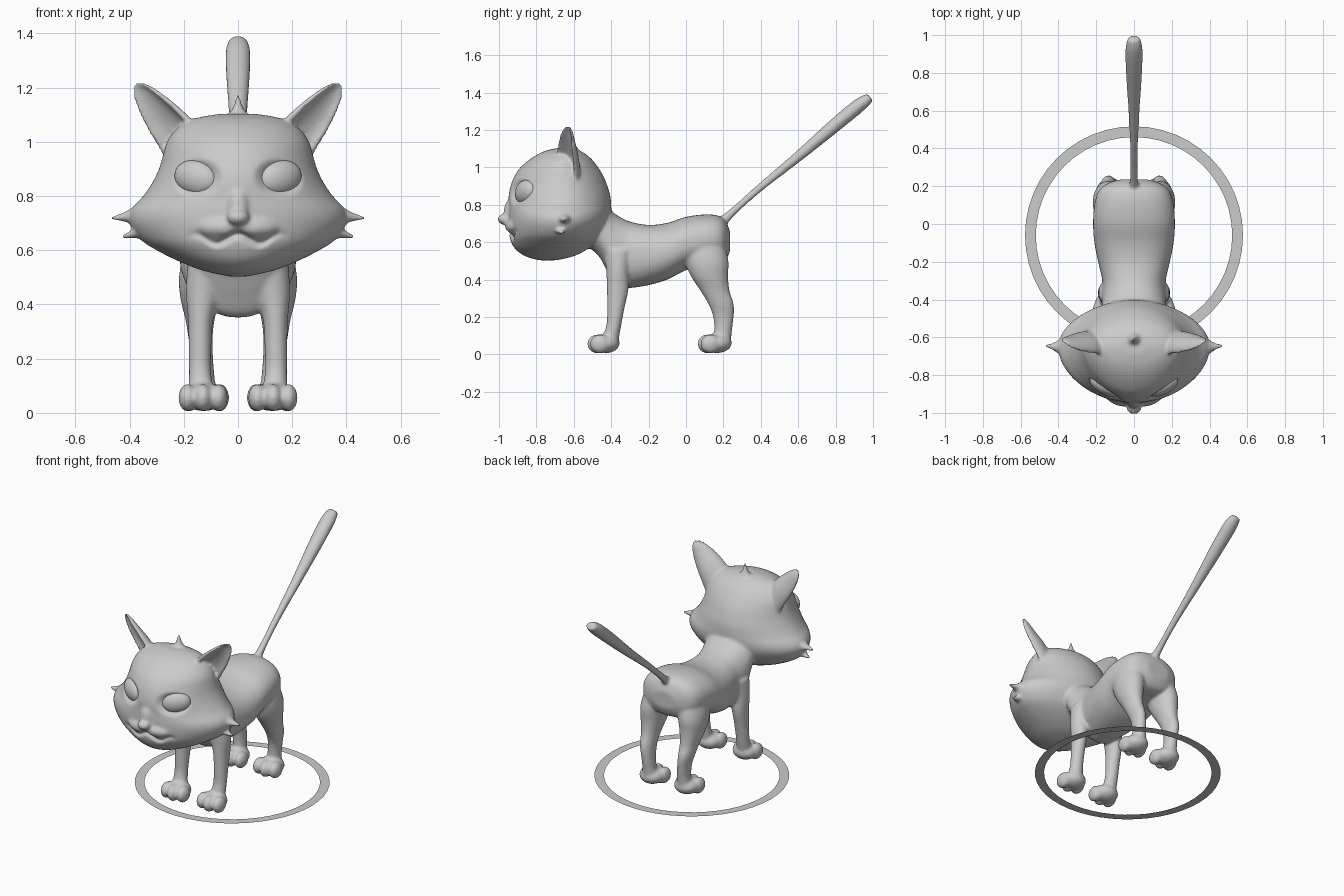
import bpy, bmesh
from math import sin, cos, pi, exp, copysign
from mathutils import Vector, Matrix, Euler

cube = bpy.data.objects.get("Cube")
if cube:
    bpy.data.objects.remove(cube)

X, Y, Z = Vector((1, 0, 0)), Vector((0, 1, 0)), Vector((0, 0, 1))

grey = bpy.data.materials.new("plain grey")
grey.use_nodes = True
grey.diffuse_color = (0.6, 0.6, 0.6, 1)
grey.node_tree.nodes["Principled BSDF"].inputs["Base Color"].default_value = (0.6, 0.6, 0.6, 1)


def make_object(name, bm, smooth=True):
    mesh = bpy.data.meshes.new(name)
    bm.to_mesh(mesh)
    bm.free()
    mesh.materials.append(grey)
    obj = bpy.data.objects.new(name, mesh)
    bpy.context.collection.objects.link(obj)
    for p in mesh.polygons:
        p.use_smooth = smooth
    return obj


def refine(rows, steps=5):
    """Catmull-Rom interpolation between rows of numbers."""
    out = []
    for i in range(len(rows) - 1):
        p0, p1, p2 = rows[max(i - 1, 0)], rows[i], rows[i + 1]
        p3 = rows[min(i + 2, len(rows) - 1)]
        for k in range(steps):
            t = k / steps
            out.append([b + t * ((c - a) / 2 + t * ((2 * a - 5 * b + 4 * c - d) / 2
                        + t * (3 * b - a - 3 * c + d) / 2))
                        for a, b, c, d in zip(p0, p1, p2, p3)])
    return out + [list(rows[-1])]


def skin(bm, rings):
    """Closed surface through rings of points."""
    loops = [[bm.verts.new(p) for p in ring] for ring in rings]
    n = len(loops[0])
    for a, b in zip(loops, loops[1:]):
        for i in range(n):
            j = (i + 1) % n
            bm.faces.new((a[i], a[j], b[j], b[i]))
    bm.faces.new(loops[0][::-1])
    bm.faces.new(loops[-1])


def loft(bm, rows, u, v, power=1.0, side=1, n=40):
    """Rows are x, y, z, half size on u, half size on v (and on +v)."""
    rings = []
    for row in refine(rows):
        centre = Vector((row[0] * side, row[1], row[2]))
        ring = []
        for k in range(n):
            c, s = cos(2 * pi * k / n), sin(2 * pi * k / n)
            c, s = copysign(abs(c) ** power, c), copysign(abs(s) ** power, s)
            ring.append(centre + u * c * row[3] + v * s * (row[4] if s < 0 else row[-1]))
        rings.append(ring)
    skin(bm, rings)


def ball(bm, pos, radii, side=1, turn=(0, 0, 0)):
    m = (Matrix.Diagonal((side, 1, 1, 1)) @ Matrix.Translation(pos)
         @ Euler(turn).to_matrix().to_4x4() @ Matrix.Diagonal((*radii, 1)))
    bmesh.ops.create_uvsphere(bm, u_segments=32, v_segments=20, radius=1, matrix=m)


def ear(bm, side):
    """Cupped shell that opens forward and outward."""
    across, back = Vector((.64, .55, -.55)), Vector((-.44, .84, .33))
    rings = []
    for x, y, z, w, d in refine([(.20, -.64, .98, .10, .065), (.26, -.64, 1.06, .087, .058),
                                 (.32, -.64, 1.135, .066, .043), (.362, -.635, 1.19, .038, .028),
                                 (.382, -.63, 1.215, .012, .012)]):
        angles = [pi * k / 16 for k in range(17)]
        c = Vector((x, y, z))
        ring = [c + across * w * cos(t) + back * d * sin(t) for t in angles]
        ring += [c + across * w * .78 * cos(t) + back * d * (.55 * sin(t) - .08)
                 for t in reversed(angles)]
        rings.append([Vector((p.x * side, p.y, p.z)) for p in ring])
    skin(bm, rings)


bm = bmesh.new()

# torso and neck, from front to back
torso = [(-.56, .13, .88, .60), (-.47, .165, .83, .53), (-.42, .17, .785, .44),
         (-.37, .17, .745, .36), (-.30, .168, .71, .355), (-.20, .19, .692, .37),
         (-.10, .21, .703, .40), (0, .217, .735, .45), (.10, .21, .748, .47),
         (.17, .19, .742, .48), (.21, .15, .715, .50), (.235, .08, .66, .55)]
loft(bm, [(0, y, (t + b) / 2, w, (t - b) / 2) for y, w, t, b in torso], X, Z, .88)

# head, from chin to crown: height, half width, front, back, middle
head = [(.503, .03, -.79, -.69, -.74), (.525, .13, -.86, -.60, -.72), (.56, .22, -.91, -.53, -.69),
        (.60, .30, -.935, -.475, -.67), (.64, .36, -.945, -.44, -.66), (.70, .40, -.95, -.41, -.65),
        (.75, .395, -.95, -.40, -.65), (.80, .35, -.948, -.40, -.65), (.85, .316, -.948, -.405, -.65),
        (.90, .292, -.938, -.42, -.65), (.95, .277, -.918, -.44, -.65), (1.0, .262, -.885, -.47, -.65),
        (1.05, .225, -.825, -.51, -.65), (1.085, .165, -.76, -.56, -.65), (1.103, .07, -.69, -.61, -.65)]
loft(bm, [(0, m, z, w, m - f, b - m) for z, w, f, b, m in head], X, Y, 1.08, n=64)

# muzzle, nose and tuft
ball(bm, (0, -.915, .755), (.05, .06, .09))
ball(bm, (0, -.967, .722), (.042, .04, .03))
loft(bm, [(0, -.61, 1.07, .08, .05), (0, -.61, 1.105, .035, .03), (0, -.61, 1.135, .016, .016),
          (0, -.61, 1.18, .005, .005)], X, Y, n=16)

# tail
loft(bm, [(0, .15, .67, .05, .05), (0, .20, .715, .028, .028), (0, .27, .78, .02, .02),
          (0, .40, .895, .021, .021), (0, .60, 1.058, .03, .028), (0, .80, 1.228, .043, .037),
          (0, .93, 1.335, .045, .037), (0, .985, 1.375, .032, .024)],
     X, Vector((0, -.64, .77)), n=24)

for s in (1, -1):
    # upper lip, ears and cheek points
    ball(bm, (.065, -.90, .685), (.10, .065, .045), s, (0, 0, .25))
    ear(bm, s)
    loft(bm, [(.34, -.65, .735, .07, .045), (.39, -.65, .728, .04, .028),
              (.43, -.648, .722, .02, .015), (.47, -.645, .72, .006, .006)], Y, Z, side=s, n=16)
    loft(bm, [(.32, -.67, .675, .06, .035), (.37, -.67, .665, .035, .02),
              (.428, -.665, .65, .007, .007)], Y, Z, side=s, n=16)
    # front leg
    loft(bm, [(.115, -.36, .56, .07, .08), (.128, -.365, .45, .064, .062),
              (.138, -.365, .35, .047, .058), (.14, -.375, .25, .042, .047),
              (.14, -.387, .15, .041, .04), (.133, -.415, .05, .05, .05)], X, Y, side=s)
    # back leg
    loft(bm, [(.115, .09, .60, .085, .115), (.135, .11, .50, .083, .117),
              (.14, .125, .42, .072, .1), (.14, .155, .34, .053, .078),
              (.138, .187, .27, .044, .068), (.13, .20, .20, .038, .055),
              (.125, .198, .12, .04, .047), (.125, .19, .05, .05, .05)], X, Y, side=s)
    # paws with three toes each
    for x, y in ((.13, -.425), (.125, .165)):
        ball(bm, (x, y, .06), (.078, .07 if y < 0 else .08, .053), s)
        for dx, dy in ((-.058, -.035), (0, -.05), (.056, -.035)):
            ball(bm, (x + dx, y + dy, .056), (.034, .053, .051), s)

# fuse the forms into one skin
body = make_object("cat_body", bm)
remesh = body.modifiers.new("fuse", 'REMESH')
remesh.mode = 'VOXEL'
remesh.voxel_size = .0085
relax = body.modifiers.new("relax", 'SMOOTH')
relax.factor, relax.iterations = .5, 7
evaluated = body.evaluated_get(bpy.context.evaluated_depsgraph_get())
fused = bpy.data.meshes.new_from_object(evaluated)
body.modifiers.clear()
body.data = fused
if not fused.materials:
    fused.materials.append(grey)

# press in the eye sockets and the mouth line
eye_at = Vector((.155, -.90, .867))
for v in fused.vertices:
    p = v.co
    side, x = copysign(1, p.x), abs(p.x)
    d = ((x - eye_at.x) / .11) ** 2 + ((p.y - eye_at.y) / .15) ** 2 + ((p.z - eye_at.z) / .08) ** 2
    if d < 1:
        p.x -= side * .012 * (1 - d) ** 2
        p.y += .045 * (1 - d) ** 2
    if p.y < -.75 and x < .19:
        dz = p.z - (.643 + .017 * cos(40 * x))
        p.y += .02 * exp(-(dz / .013) ** 2) * (1 - (x / .19) ** 2)
for poly in fused.polygons:
    poly.use_smooth = True

# eyes
for s, name in ((1, "left_eye"), (-1, "right_eye")):
    bm = bmesh.new()
    ball(bm, (.155, -.857, .867), (.088, .045, .064), s, (0, -.22, .5))
    bmesh.ops.recalc_face_normals(bm, faces=bm.faces)
    make_object(name, bm)

# flat ring on the ground
bm = bmesh.new()
n = 48
edges = [[bm.verts.new((r * cos(2 * pi * k / n), r * sin(2 * pi * k / n) - .06, 0))
          for k in range(n)] for r in (.52, .577)]
for k in range(n):
    j = (k + 1) % n
    bm.faces.new((edges[0][k], edges[1][k], edges[1][j], edges[0][j]))
make_object("ground_ring", bm, False)
